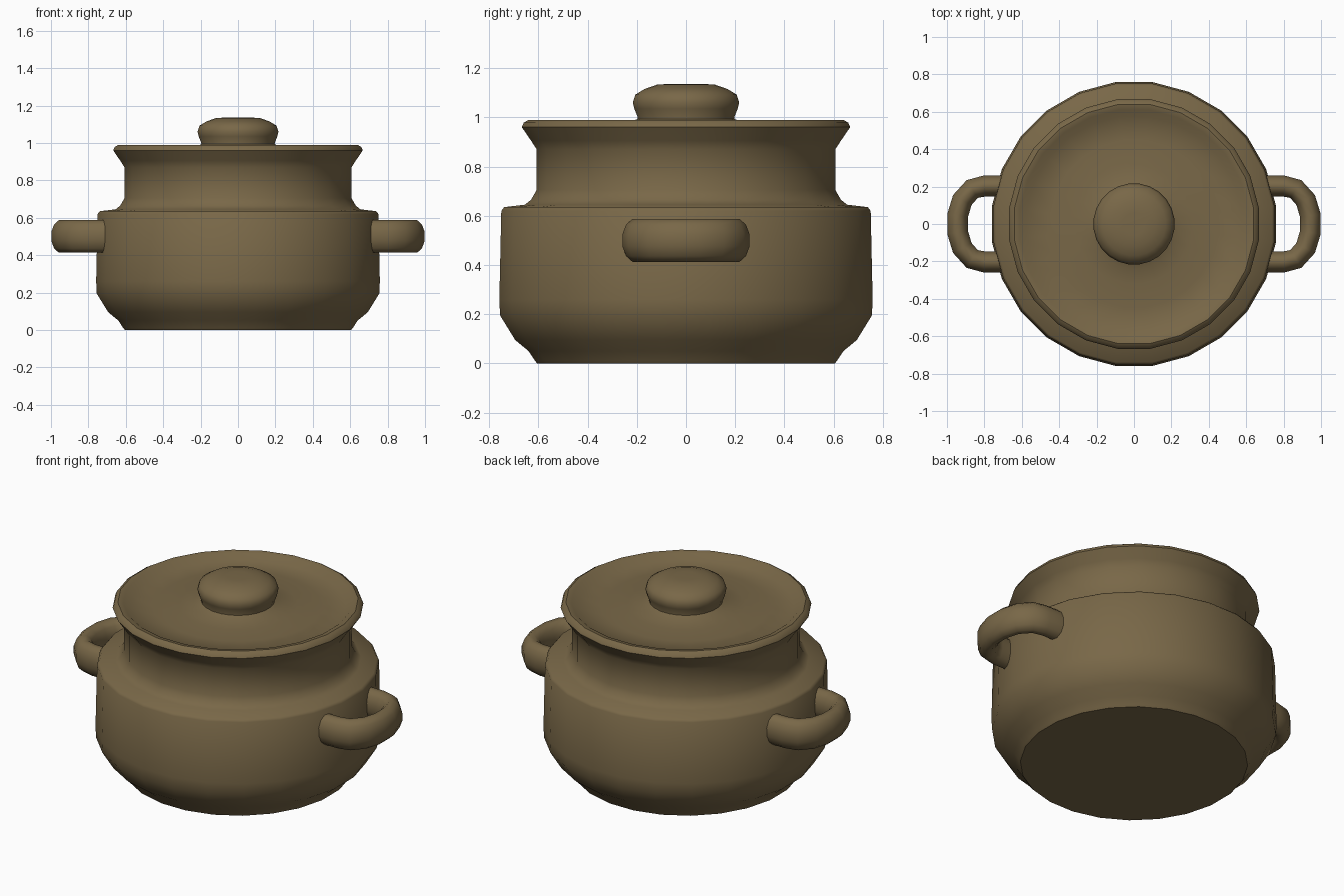
import bpy, bmesh, math
from mathutils import Vector

if "Cube" in bpy.data.objects:
    bpy.data.objects.remove(bpy.data.objects["Cube"])

SIDES = 24

clay = bpy.data.materials.new("brown clay")
clay.diffuse_color = (0.190, 0.137, 0.064, 1)
clay.use_nodes = True
clay.node_tree.nodes["Principled BSDF"].inputs["Base Color"].default_value = clay.diffuse_color


def finish(name, bm, angle):
    bmesh.ops.recalc_face_normals(bm, faces=bm.faces)
    me = bpy.data.meshes.new(name)
    bm.to_mesh(me)
    bm.free()
    me.materials.append(clay)
    me.shade_smooth()
    me.set_sharp_from_angle(angle=math.radians(angle))
    ob = bpy.data.objects.new(name, me)
    bpy.context.collection.objects.link(ob)
    return ob


def bridge(bm, rings):
    for a, b in zip(rings, rings[1:]):
        n = len(a)
        for i in range(n):
            j = (i + 1) % n
            bm.faces.new((a[i], a[j], b[j], b[i]))


def lathe(name, profile, angle, cap_start=False, cap_end=False):
    """Turn (radius, height) points around z; flat sides face the axes."""
    bm = bmesh.new()
    rings = []
    for r, z in profile:
        ring = []
        for i in range(SIDES):
            t = 2 * math.pi * (i + 0.5) / SIDES
            ring.append(bm.verts.new((r * math.cos(t), r * math.sin(t), z)))
        rings.append(ring)
    bridge(bm, rings)
    if cap_start:
        bm.faces.new(rings[0])
    if cap_end:
        bm.faces.new(rings[-1])
    return finish(name, bm, angle)


# Pot: foot, rounded belly, shoulder ledge, neck and flared rim
lathe("pot_body", [
    (0.61, 0.0), (0.62, 0.012), (0.645, 0.05), (0.70, 0.095), (0.762, 0.195),
    (0.765, 0.26), (0.757, 0.62), (0.745, 0.635), (0.66, 0.645), (0.635, 0.665),
    (0.612, 0.705), (0.612, 0.87), (0.635, 0.905), (0.673, 0.96),
    (0.665, 0.978), (0.645, 0.99)], 50, cap_start=True)

# Lid: dished disc rising to the foot of the knob
lathe("lid", [
    (0.645, 0.99), (0.615, 0.985), (0.58, 0.958), (0.45, 0.957), (0.32, 0.965),
    (0.24, 0.975), (0.195, 0.995)], 50)

# Knob
lathe("lid_knob", [
    (0.20, 0.975), (0.198, 1.0), (0.212, 1.035), (0.218, 1.06), (0.208, 1.092),
    (0.17, 1.115), (0.118, 1.133), (0.06, 1.136)], 60, cap_end=True)


def handle(name, side):
    """Oval tube swept along a C-shaped path in the horizontal plane."""
    half = [(0.68, 0.203), (0.80, 0.203), (0.865, 0.187), (0.918, 0.128), (0.943, 0.045)]
    path = [Vector(p) for p in half] + [Vector((x, -y)) for x, y in reversed(half)]
    bm = bmesh.new()
    rings = []
    for k, p in enumerate(path):
        d = (path[min(k + 1, len(path) - 1)] - path[max(k - 1, 0)]).normalized()
        out = Vector((d.y, -d.x))
        ring = []
        for i in range(12):
            t = 2 * math.pi * (i + 0.5) / 12
            q = p + out * (0.058 * math.cos(t))
            ring.append(bm.verts.new((side * q.x, q.y, 0.5 + 0.09 * math.sin(t))))
        rings.append(ring)
    bridge(bm, rings)
    bm.faces.new(rings[0])
    bm.faces.new(rings[-1])
    return finish(name, bm, 60)


# Side handles
handle("handle_right", 1)
handle("handle_left", -1)
